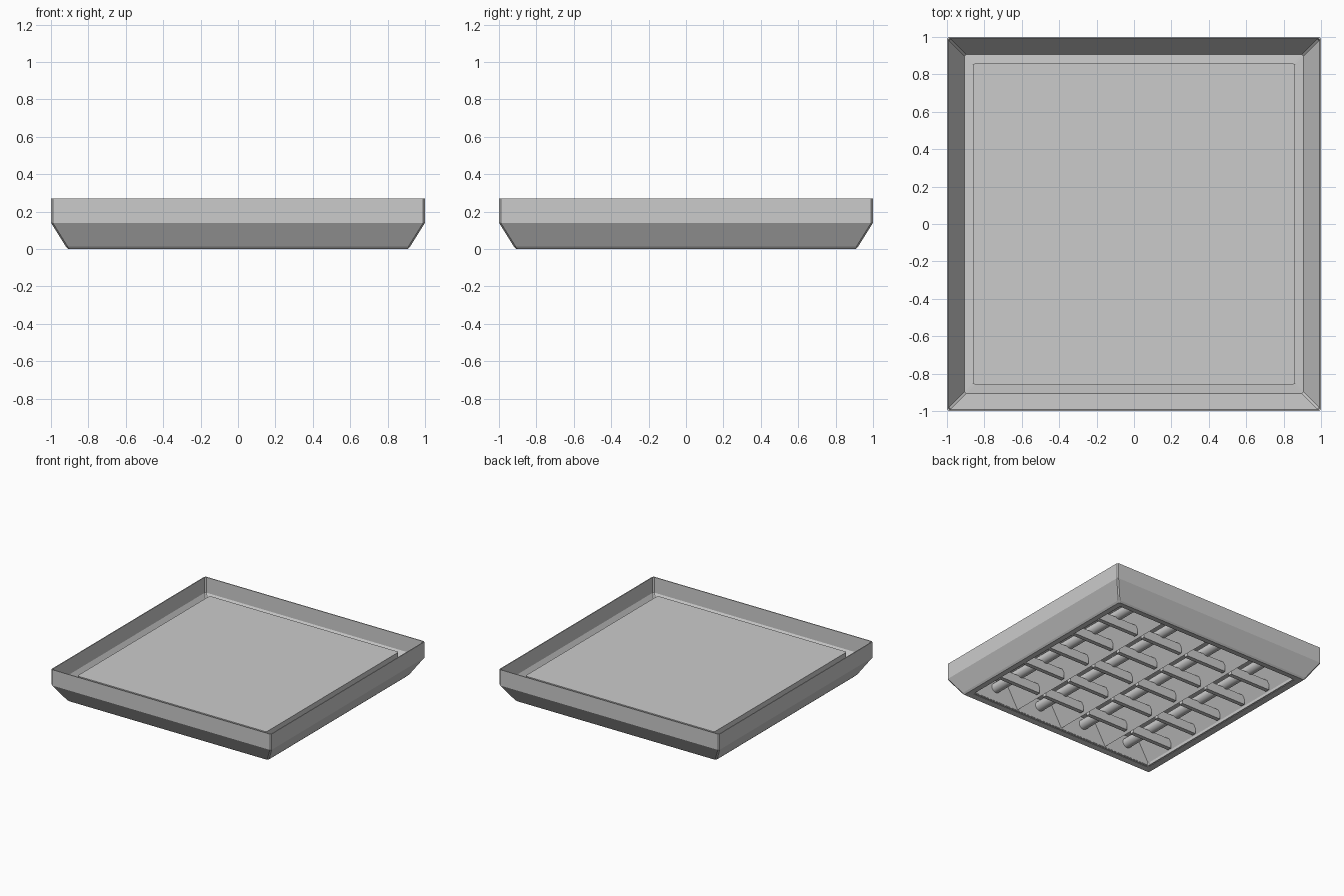
import bpy, bmesh, math

if "Cube" in bpy.data.objects:
    bpy.data.objects.remove(bpy.data.objects["Cube"])


def finish(bm, name, smooth=None):
    bmesh.ops.recalc_face_normals(bm, faces=bm.faces)
    me = bpy.data.meshes.new(name)
    bm.to_mesh(me)
    bm.free()
    ob = bpy.data.objects.new(name, me)
    bpy.context.collection.objects.link(ob)
    if smooth:
        bpy.context.view_layer.objects.active = ob
        ob.select_set(True)
        bpy.ops.object.shade_smooth_by_angle(angle=math.radians(smooth))
        ob.select_set(False)
    return ob


def square_loft(name, profile, closed=False, cap_end=False, c=0.01):
    """Sweep a (half width, z) profile round a square with clipped corners."""
    bm = bmesh.new()
    rings = []
    for r, z in profile:
        pts = [(r, -r + c), (r, r - c), (r - c, r), (-r + c, r),
               (-r, r - c), (-r, -r + c), (-r + c, -r), (r - c, -r)]
        rings.append([bm.verts.new((x, y, z)) for x, y in pts])
    pairs = list(zip(rings, rings[1:]))
    if closed:
        pairs.append((rings[-1], rings[0]))
    for a, b in pairs:
        for i in range(8):
            j = (i + 1) % 8
            bm.faces.new((a[i], a[j], b[j], b[i]))
    if cap_end:
        bm.faces.new(rings[-1])
    return finish(bm, name)


def box(name, size, loc):
    bm = bmesh.new()
    bmesh.ops.create_cube(bm, size=1)
    for v in bm.verts:
        v.co = [v.co[k] * size[k] + loc[k] for k in range(3)]
    return finish(bm, name)


# Outer frame: vertical rim, sloped lower wall, inward lip
square_loft("frame", [(1, .27), (1, .14), (.92, .012), (.908, 0), (.86, .005),
                      (.86, .015), (.906, .012), (.99, .145), (.993, .27)], closed=True)

# Lamp housing: open-bottomed box with a flat lid
square_loft("housing", [(.852, .192), (.852, .01), (.86, .008), (.86, .2)], cap_end=True)

# Reflector sheet: four trough channels running along y
pitch = 0.43
centers = [(i - 1.5) * pitch for i in range(4)]
section = [(-.86, .02)]
for cx in centers:
    section += [(cx - .115, .19), (cx + .115, .19), (cx + pitch / 2, .02)]
bm = bmesh.new()
rows = [[bm.verts.new((x, y, z)) for x, z in section] for y in (-.853, .853)]
for i in range(len(section) - 1):
    bm.faces.new((rows[0][i], rows[0][i + 1], rows[1][i + 1], rows[1][i]))
finish(bm, "reflector")

# Triangular end walls closing the housing
for s in (-1, 1):
    box("end_wall", (1.71, .004, .18), (0, s * .852, .105))

# Tubes and their cross blades
for cx in centers:
    bm = bmesh.new()
    bmesh.ops.create_cone(bm, cap_ends=True, segments=20, radius1=.04, radius2=.04, depth=1.7)
    for v in bm.verts:
        x, y, z = v.co
        v.co = (cx + x, z, .13 + y)
    finish(bm, "tube", 40)
    for k in range(-2, 3):
        box("blade", (.37, .035, .075), (cx, k * .287, .0625))
